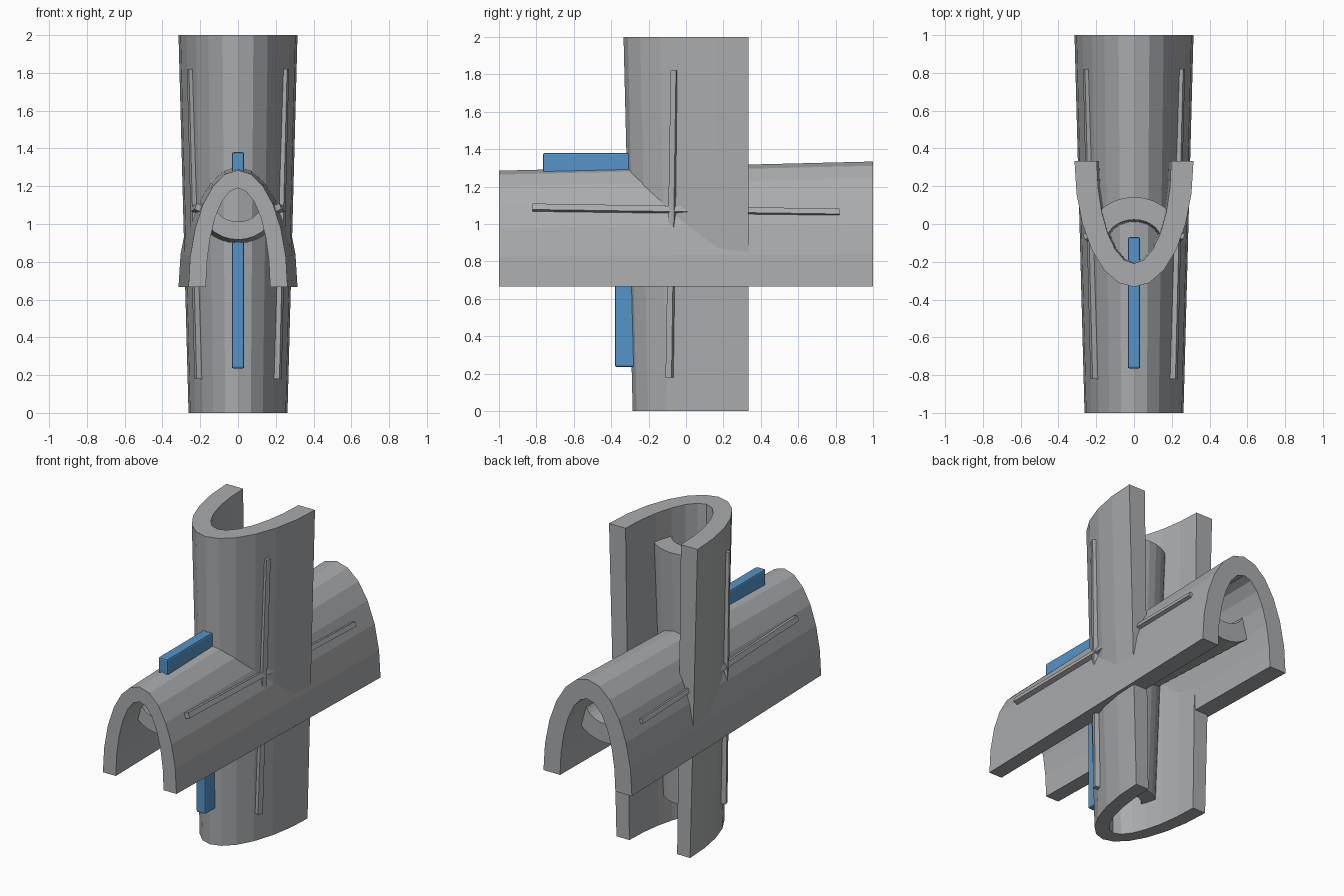
import bpy, bmesh, math
from mathutils import Matrix, Vector

if "Cube" in bpy.data.objects:
    bpy.data.objects.remove(bpy.data.objects["Cube"])

BASE = 0.667   # height of the open edge of the level channel


def material(name, rgb):
    m = bpy.data.materials.new(name)
    m.diffuse_color = (*rgb, 1)
    m.use_nodes = True
    m.node_tree.nodes["Principled BSDF"].inputs["Base Color"].default_value = m.diffuse_color
    return m


GREY = material("mid_grey", (0.40, 0.41, 0.42))
BLUE = material("blue", (0.09, 0.30, 0.58))

# Quarter turn about x through the centre turns the level arm into the upright arm
TURN = (Matrix.Translation((0, 0, 1)) @ Matrix.Rotation(math.pi / 2, 4, 'X')
        @ Matrix.Translation((0, 0, -1)))


def loft(name, start, end, s0, s1, mat, bevel=0):
    """Join two matching (x, height) outlines along y, for both arms."""
    for arm, matrix in (("level", Matrix.Identity(4)), ("upright", TURN)):
        bm = bmesh.new()
        rings = []
        for outline, s in ((start, s0), (end, s1)):
            rings.append([bm.verts.new(matrix @ Vector((x, s, BASE + h)))
                          for x, h in outline])
        a, b = rings
        n = len(a)
        for i in range(n):
            j = (i + 1) % n
            bm.faces.new((a[i], a[j], b[j], b[i]))
        if bevel:
            bm.faces.new(a)
            bm.faces.new(b)
        else:
            # band outlines: cap with quads between outer and inner arcs
            for r in rings:
                for i in range(n // 2 - 1):
                    bm.faces.new((r[i], r[i + 1], r[n - 2 - i], r[n - 1 - i]))
        bmesh.ops.recalc_face_normals(bm, faces=bm.faces)
        mesh = bpy.data.meshes.new(f"{arm}_{name}")
        bm.to_mesh(mesh)
        bm.free()
        mesh.materials.append(mat)
        ob = bpy.data.objects.new(f"{arm}_{name}", mesh)
        bpy.context.collection.objects.link(ob)
        if bevel > 0.001:
            mod = ob.modifiers.new("soft_edges", 'BEVEL')
            mod.width = bevel
            mod.segments = 2


def arc(a, b, centre, deg0, deg1, n):
    pts = []
    for i in range(n + 1):
        t = math.radians(deg0 + (deg1 - deg0) * i / n)
        pts.append((a * math.cos(t), centre + b * math.sin(t)))
    return pts


def band(outer, inner, centre, deg0, deg1, n):
    return (arc(*outer, centre, deg0, deg1, n)
            + arc(*inner, centre, deg1, deg0, n))


def box(cx, ch, w, h, deg=0):
    t = math.radians(deg)
    return [(cx + x * math.cos(t) - y * math.sin(t),
             ch + x * math.sin(t) + y * math.cos(t))
            for x, y in ((-w, -h), (w, -h), (w, h), (-w, h))]


# Tapered open channel
loft("channel",
     band((0.262, 0.618), (0.170, 0.523), 0, 0, 180, 12),
     band((0.315, 0.667), (0.197, 0.542), 0, 0, 180, 12),
     -1, 1, GREY)

# Curved liner that closes the inside of the channel
loft("liner",
     band((0.200, 0.185), (0.120, 0.090), 0.435, 195, 345, 12),
     band((0.250, 0.230), (0.144, 0.110), 0.42, 195, 345, 12),
     -0.82, 0.82, GREY)

# Thin side ribs
for side, label in ((1, "right"), (-1, "left")):
    loft(f"rib_{label}",
         box(side * 0.207, 0.42, 0.019, 0.017, side * 20),
         box(side * 0.249, 0.395, 0.017, 0.015, side * 20),
         -0.82, 0.82, GREY, 0.0005)

# Blue ridge bar
bar = box(0, 0.655, 0.033, 0.058)
loft("ridge_bar", bar, bar, -0.765, -0.07, BLUE, 0.01)
